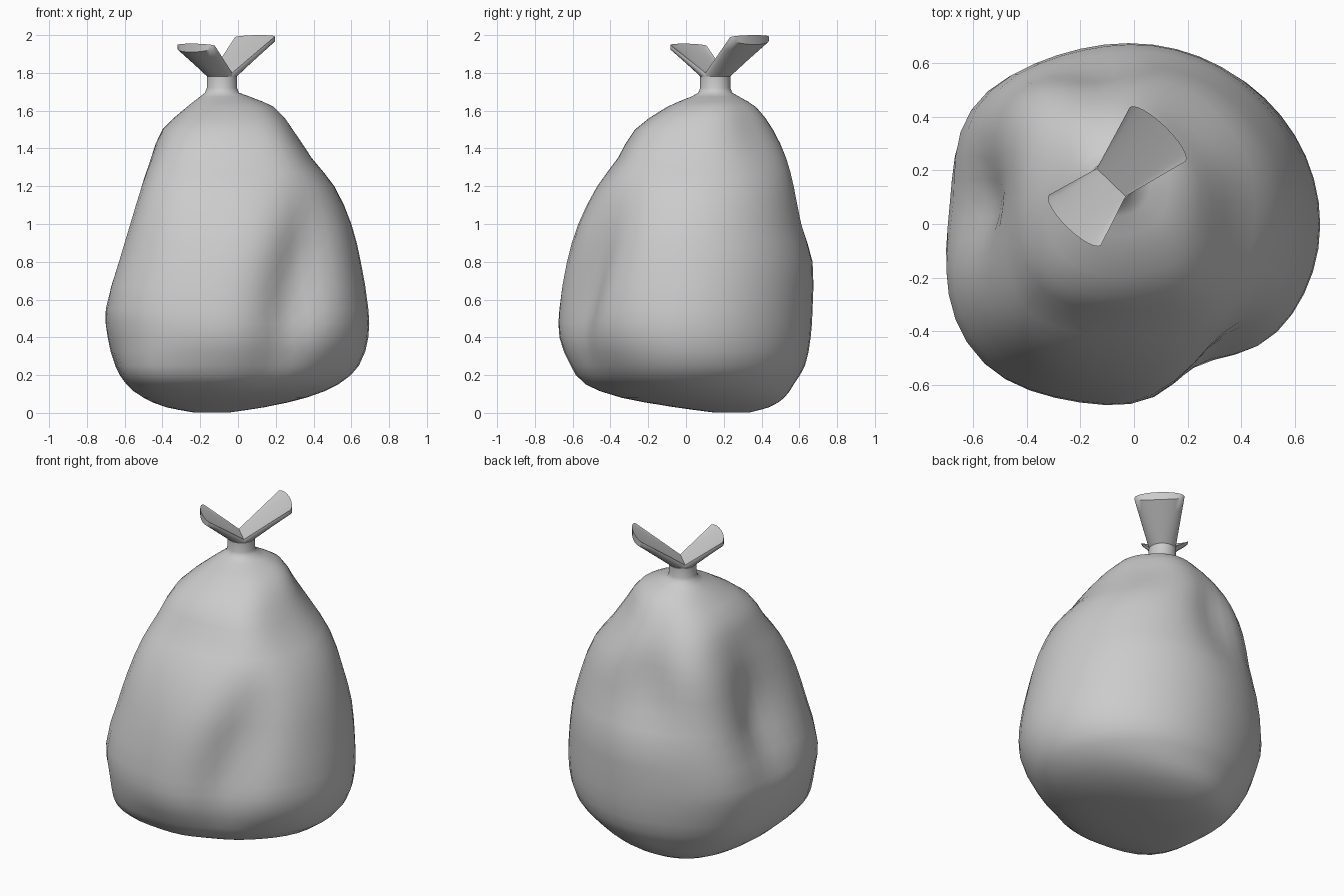
import bpy, bmesh, math
from mathutils import Vector

cube = bpy.data.objects.get("Cube")
if cube:
    bpy.data.objects.remove(cube, do_unlink=True)

mat = bpy.data.materials.new("grey_plastic")
mat.use_nodes = True
GREY = (0.6, 0.6, 0.6, 1)
mat.diffuse_color = GREY
mat.node_tree.nodes["Principled BSDF"].inputs["Base Color"].default_value = GREY

SIDES = 48
NECK = Vector((-0.085, 0.155, 0))


def finish(bm, name, angle):
    bmesh.ops.recalc_face_normals(bm, faces=bm.faces)
    mesh = bpy.data.meshes.new(name)
    bm.to_mesh(mesh)
    bm.free()
    obj = bpy.data.objects.new(name, mesh)
    bpy.context.collection.objects.link(obj)
    mesh.materials.append(mat)
    bpy.ops.object.select_all(action='DESELECT')
    obj.select_set(True)
    bpy.context.view_layer.objects.active = obj
    bpy.ops.object.shade_smooth_by_angle(angle=math.radians(angle))
    return obj


def skin(bm, rows):
    """Join closed rings and cap the first one."""
    n = len(rows[0])
    for a, b in zip(rows, rows[1:]):
        for i in range(n):
            j = (i + 1) % n
            bm.faces.new((a[i], a[j], b[j], b[i]))
    bm.faces.new(list(reversed(rows[0])))


# Bag outline: height, then x and y limits
LEVELS = [
    (0.003, -0.24, -0.04, 0.14, 0.34),
    (0.03, -0.38, 0.14, -0.06, 0.44),
    (0.08, -0.50, 0.36, -0.34, 0.52),
    (0.15, -0.59, 0.53, -0.53, 0.57),
    (0.25, -0.65, 0.64, -0.61, 0.63),
    (0.40, -0.69, 0.69, -0.67, 0.66),
    (0.55, -0.70, 0.69, -0.67, 0.67),
    (0.80, -0.63, 0.65, -0.63, 0.67),
    (1.00, -0.57, 0.60, -0.57, 0.61),
    (1.20, -0.51, 0.51, -0.47, 0.57),
    (1.35, -0.46, 0.39, -0.36, 0.53),
    (1.50, -0.40, 0.29, -0.27, 0.46),
    (1.62, -0.27, 0.19, -0.10, 0.37),
    (1.675, -0.20, 0.06, 0.03, 0.28),
]

# Folds: angle, angular width, height, height spread, depth, slant
FOLDS = [
    (-60, 16, 0.65, 0.50, -0.16, 25),
    (-45, 22, 1.40, 0.28, 0.13, 0),
    (-45, 25, 0.15, 0.30, -0.07, 0),
    (174, 20, 0.90, 0.35, -0.20, 0),
    (104, 16, 1.20, 0.25, -0.08, 0),
    (-135, 24, 0.50, 0.40, 0.08, 0),
    (-135, 22, 0.17, 0.16, 0.13, 0),
    (-133, 24, 1.25, 0.38, 0.13, 0),
    (135, 24, 1.25, 0.35, 0.13, 0),
    (45, 25, 1.50, 0.20, -0.08, 0),
    (140, 20, 0.50, 0.40, 0.05, 0),
]


def fold_radius(deg, z):
    r = 1
    for ang, width, height, spread, depth, slant in FOLDS:
        d = (deg - ang - slant * (z - height) + 180) % 360 - 180
        r += depth * math.exp(-(d / width) ** 2 - ((z - height) / spread) ** 2)
    return r


def fit(values, low, high):
    a, b = min(values), max(values)
    return [low + (v - a) / (b - a) * (high - low) for v in values]


def smooth_levels(steps):
    """Interpolate the outline between the given heights."""
    for k in range(len(LEVELS) - 1):
        p0, p1, p2, p3 = [LEVELS[min(max(k + o, 0), len(LEVELS) - 1)] for o in (-1, 0, 1, 2)]
        h = p2[0] - p1[0]
        for s in range(steps):
            t = s / steps
            row = [p1[0] + h * t]
            for c in range(1, 5):
                m1 = (p2[c] - p0[c]) / (p2[0] - p0[0]) * h
                m2 = (p3[c] - p1[c]) / (p3[0] - p1[0]) * h
                row.append((2*t**3 - 3*t**2 + 1) * p1[c] + (t**3 - 2*t**2 + t) * m1
                           + (3*t**2 - 2*t**3) * p2[c] + (t**3 - t**2) * m2)
            yield row
    yield LEVELS[-1]


# Filled bag body
bm = bmesh.new()
rows = []
angles = [360 * i / SIDES for i in range(SIDES)]
for z, x0, x1, y0, y1 in smooth_levels(2):
    radii = [fold_radius(a, z) for a in angles]
    xs = fit([r * math.cos(math.radians(a)) for a, r in zip(angles, radii)], x0, x1)
    ys = fit([r * math.sin(math.radians(a)) for a, r in zip(angles, radii)], y0, y1)
    rows.append([bm.verts.new((x, y, z)) for x, y in zip(xs, ys)])

# Gathered neck
for z, r in ((1.695, 0.09), (1.72, 0.08), (1.78, 0.08)):
    rows.append([bm.verts.new(NECK + Vector((r * math.cos(t), r * math.sin(t), z)))
                 for t in map(math.radians, angles)])
skin(bm, rows)
bm.faces.new(rows[-1])
finish(bm, "bag_body", 60)


# Flared ears of the knot: rounded underneath, slightly domed on top, thin at the tip
def ear(name, heading, reach, half_width, bulge, top_z, thickness):
    axis = Vector((math.cos(heading), math.sin(heading), 0))
    perp = Vector((-axis.y, axis.x, 0))
    arc = [math.pi * (i / 12 - 0.5) for i in range(13)]
    ring = [(p, True) for p in arc] + [(p, False) for p in reversed(arc)]
    bm = bmesh.new()
    rows = []
    for u in (0, 0.25, 0.5, 0.75, 1):
        row = []
        for phi, under in ring:
            c, s = math.cos(phi), math.sin(phi)
            base = perp * 0.075 * s + Vector((0, 0, 1.80))
            tip = axis * (reach + bulge * c) + perp * half_width * s + Vector((0, 0, top_z))
            if under:
                base += axis * 0.08 * c - Vector((0, 0, 0.02))
                tip.z -= thickness * (0.3 + 0.7 * c)
            else:
                tip.z += 0.01 * c
            row.append(bm.verts.new(NECK + base.lerp(tip, u)))
        rows.append(row)
    skin(bm, rows)
    end = rows[-1]
    for i in range(12):
        bm.faces.new((end[i], end[i + 1], end[-2 - i], end[-1 - i]))
    finish(bm, name, 50)


ear("back_ear", math.radians(46), 0.25, 0.145, 0.04, 1.99, 0.04)
ear("front_ear", math.radians(226), 0.195, 0.135, 0.04, 1.945, 0.035)
